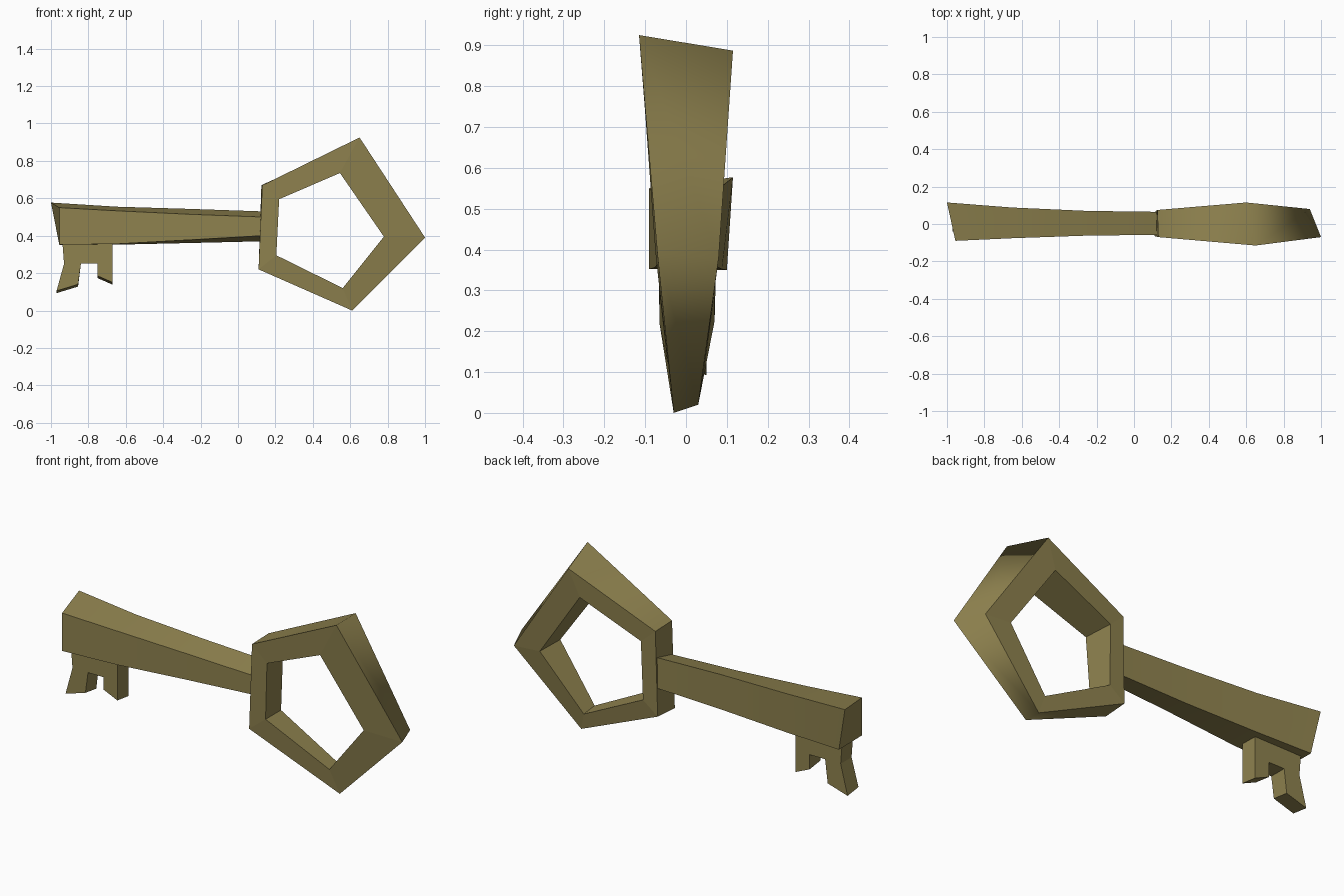
import bpy, bmesh

if "Cube" in bpy.data.objects:
    bpy.data.objects.remove(bpy.data.objects["Cube"])

brass = bpy.data.materials.new("old_brass")
brass.diffuse_color = (0.275, 0.225, 0.078, 1)
brass.use_nodes = True
brass.node_tree.nodes["Principled BSDF"].inputs["Base Color"].default_value = brass.diffuse_color


def finish(name, verts, faces, smooth_edges):
    """Make an object; only edges in smooth_edges are shaded softly."""
    me = bpy.data.meshes.new(name)
    bm = bmesh.new()
    vs = [bm.verts.new(v) for v in verts]
    for f in faces:
        bm.faces.new([vs[i] for i in f])
    bm.verts.index_update()
    for e in bm.edges:
        e.smooth = tuple(sorted(v.index for v in e.verts)) in smooth_edges
    for f in bm.faces:
        f.smooth = True
    bmesh.ops.recalc_face_normals(bm, faces=bm.faces)
    bm.to_mesh(me)
    bm.free()
    me.materials.append(brass)
    ob = bpy.data.objects.new(name, me)
    bpy.context.collection.objects.link(ob)
    return ob


# Bow: pentagonal ring, thicker at the top, thin at the bottom
front_out = [(0.13, -0.07, 0.67), (0.65, -0.115, 0.925), (1.0, -0.07, 0.39),
             (0.61, -0.03, 0.0), (0.11, -0.065, 0.22)]
back_out = [(0.125, 0.075, 0.67), (0.60, 0.115, 0.887), (0.94, 0.08, 0.38),
            (0.585, 0.03, 0.02), (0.115, 0.07, 0.225)]
front_in = [(0.22, -0.075, 0.595), (0.545, -0.1, 0.735), (0.78, -0.075, 0.395),
            (0.56, -0.045, 0.12), (0.205, -0.065, 0.295)]
back_in = [(0.205, 0.08, 0.60), (0.545, 0.1, 0.745), (0.79, 0.08, 0.39),
           (0.56, 0.045, 0.11), (0.2, 0.07, 0.29)]
rings = front_out + back_out + back_in + front_in
faces = []
for r in range(4):
    a, b = r * 5, (r + 1) % 4 * 5
    for i in range(5):
        j = (i + 1) % 5
        faces.append((a + i, a + j, b + j, b + i))
soft = {(i, i + 5) for i in (1, 2, 3)}
finish("bow", rings, faces, soft)

# Shaft: lofted box flaring toward the tip
# x front, x back, y front, y back, z front low/high, z back low/high
sections = [
    (0.125, 0.125, -0.058, 0.065, 0.40, 0.50, 0.37, 0.53),
    (-0.25, -0.25, -0.062, 0.070, 0.378, 0.514, 0.361, 0.543),
    (-0.65, -0.65, -0.076, 0.088, 0.356, 0.533, 0.352, 0.555),
    (-0.955, -1.0, -0.09, 0.115, 0.352, 0.55, 0.35, 0.577),
]
verts = []
for xf, xb, yf, yb, fl, fh, bl, bh in sections:
    tip = xb < -0.9
    verts += [(xf, yf, fl), (xb + 0.045 * tip, yb - 0.015 * tip, bl),
              (xb, yb, bh), (xf, yf, fh)]
faces = [(0, 1, 2, 3), (12, 13, 14, 15)]
for s in range(3):
    for i in range(4):
        j = (i + 1) % 4
        faces.append((s * 4 + i, s * 4 + j, s * 4 + 4 + j, s * 4 + 4 + i))
soft = {(s * 4 + i, s * 4 + (i + 1) % 4) for s in (1, 2) for i in range(3)}
soft |= {(s * 4, s * 4 + 3) for s in (1, 2)}
finish("shaft", verts, faces, soft)

# Bit: plate with a square notch between two flared teeth
outline = [(-0.94, 0.38), (-0.93, 0.25), (-0.97, 0.105), (-0.855, 0.14),
           (-0.84, 0.25), (-0.75, 0.25), (-0.75, 0.185), (-0.67, 0.15),
           (-0.67, 0.25), (-0.67, 0.38)]
n = len(outline)
verts = [(x, -0.04, z) for x, z in outline]
verts += [(x, 0.05, z - (0.012 if z < 0.2 else 0)) for x, z in outline]
# cap split into two teeth and the bar above them
cap = [(0, 1, 4, 5, 8, 9), (1, 2, 3, 4), (5, 6, 7, 8)]
faces = cap + [tuple(i + n for i in c) for c in cap]
faces += [(i, (i + 1) % n, (i + 1) % n + n, i + n) for i in range(n)]
soft = {(1, 4), (5, 8), (11, 14), (15, 18)}
finish("bit", verts, faces, soft)
